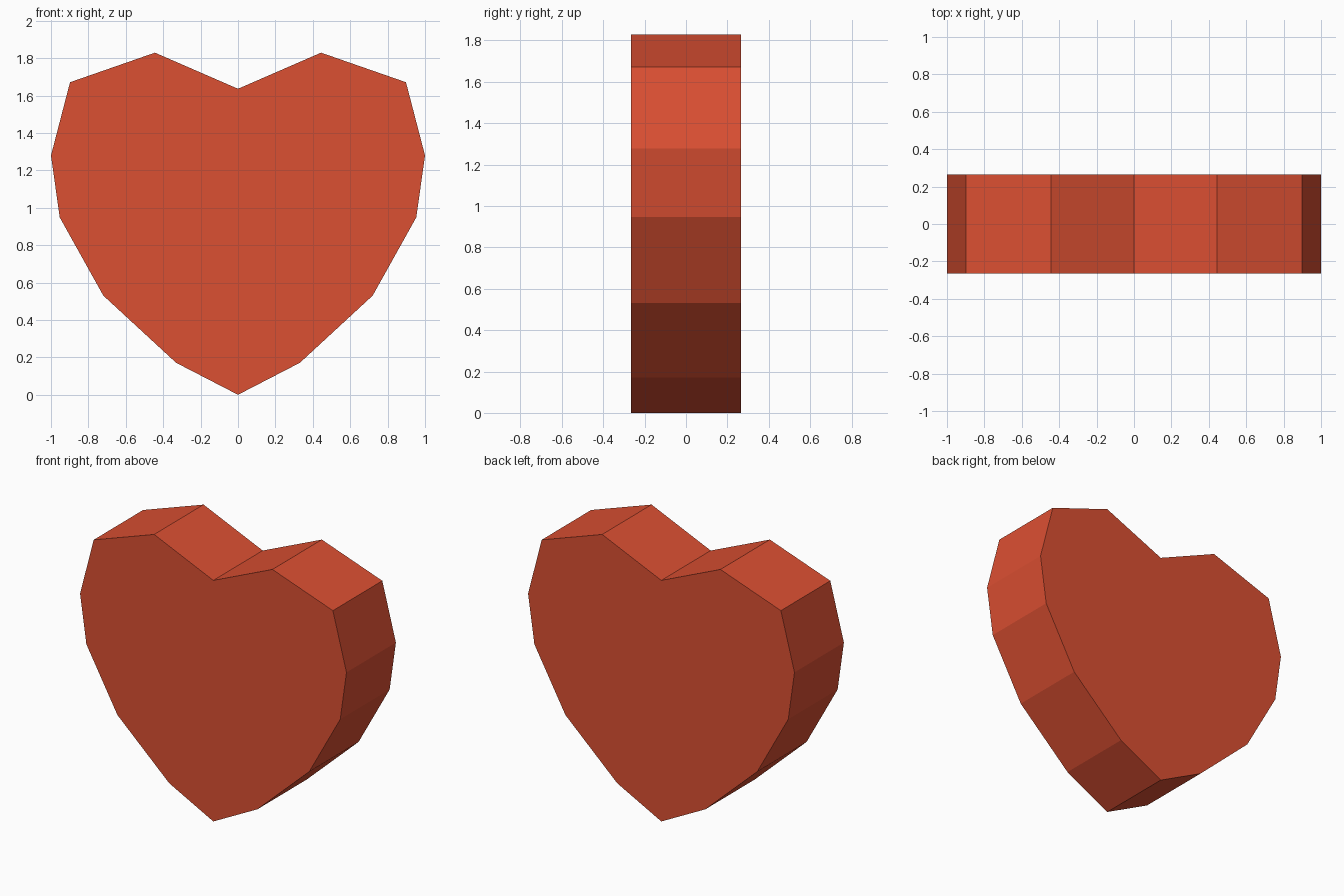
import bpy, bmesh

if "Cube" in bpy.data.objects:
    bpy.data.objects.remove(bpy.data.objects["Cube"])

# Right half of the heart outline (x, z), from bottom tip to top notch
half = [(0, 0), (0.331, 0.171), (0.72, 0.53), (0.953, 0.948), (1.0, 1.279),
        (0.898, 1.671), (0.444, 1.829), (0, 1.636)]
outline = half + [(-x, z) for x, z in reversed(half[1:-1])]
DEPTH = 0.53

red = bpy.data.materials.new("warm red")
red.diffuse_color = (0.71, 0.079, 0.032, 1)
red.use_nodes = True
red.node_tree.nodes["Principled BSDF"].inputs["Base Color"].default_value = red.diffuse_color

# Heart slab: front outline extruded towards the back
bm = bmesh.new()
front = bm.faces.new([bm.verts.new((x, -DEPTH / 2, z)) for x, z in outline])
back = bmesh.ops.extrude_face_region(bm, geom=[front], use_keep_orig=True)
bmesh.ops.translate(bm, vec=(0, DEPTH, 0),
                    verts=[v for v in back["geom"] if isinstance(v, bmesh.types.BMVert)])
bmesh.ops.recalc_face_normals(bm, faces=bm.faces)

mesh = bpy.data.meshes.new("heart")
bm.to_mesh(mesh)
bm.free()
mesh.materials.append(red)
bpy.context.collection.objects.link(bpy.data.objects.new("heart", mesh))
